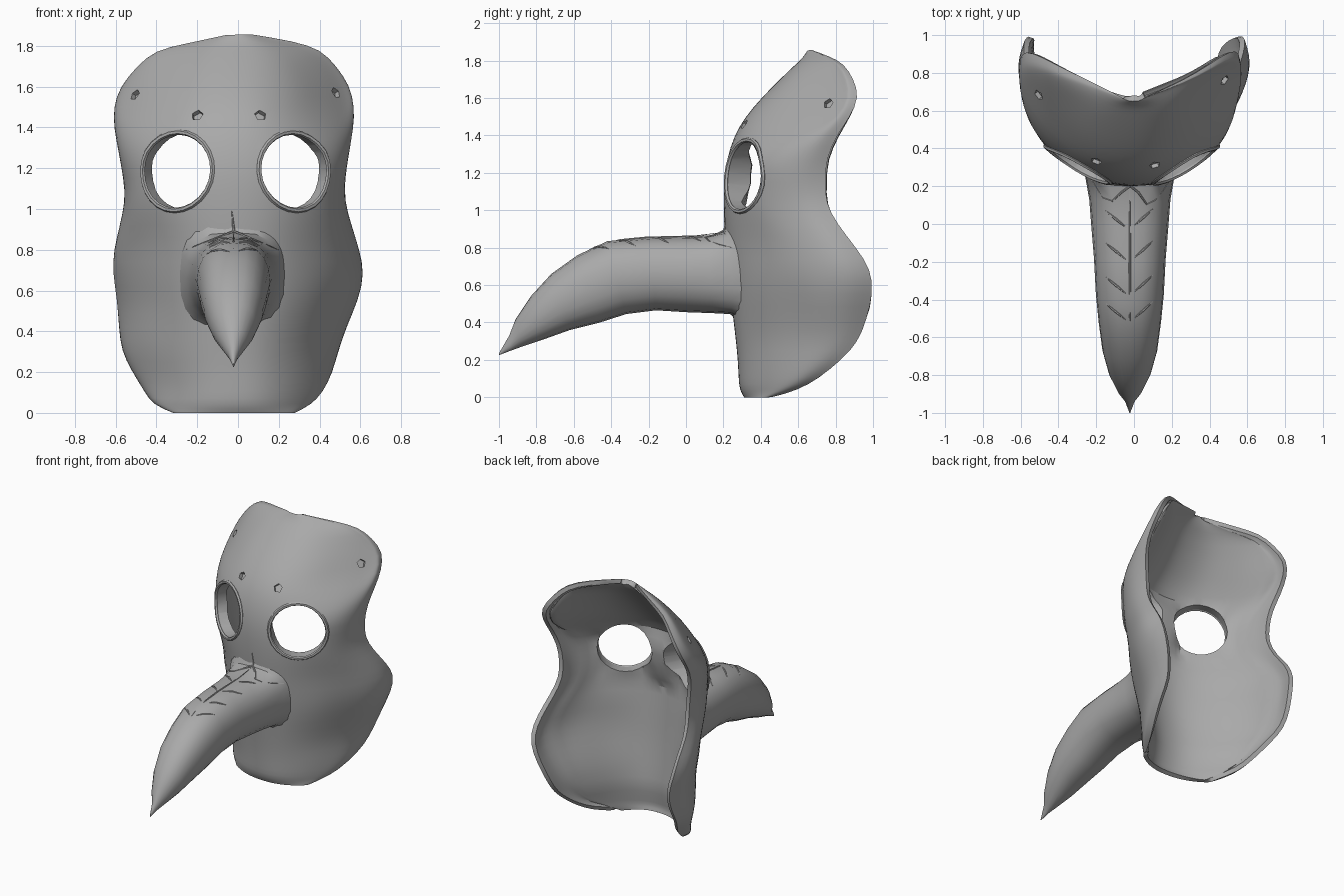
import bpy, bmesh, math
from mathutils import Vector, Matrix, noise
from mathutils.bvhtree import BVHTree

if "Cube" in bpy.data.objects:
    bpy.data.objects.remove(bpy.data.objects["Cube"])

grey = bpy.data.materials.new("plain grey")
grey.use_nodes = True
grey.diffuse_color = (0.4, 0.4, 0.4, 1)
grey.node_tree.nodes["Principled BSDF"].inputs["Base Color"].default_value = (0.4, 0.4, 0.4, 1)


def make(name, verts, faces):
    mesh = bpy.data.meshes.new(name)
    mesh.from_pydata([tuple(v) for v in verts], [], faces)
    mesh.materials.append(grey)
    obj = bpy.data.objects.new(name, mesh)
    bpy.context.collection.objects.link(obj)
    return obj


def loft(name, rings, closed):
    n = len(rings[0])
    verts = [v for r in rings for v in r]
    faces = [(i * n + j, i * n + (j + 1) % n, (i + 1) * n + (j + 1) % n, (i + 1) * n + j)
             for i in range(len(rings) - 1) for j in range(n if closed else n - 1)]
    return make(name, verts, faces)


def bake(obj):
    dg = bpy.context.evaluated_depsgraph_get()
    mesh = bpy.data.meshes.new_from_object(obj.evaluated_get(dg))
    obj.modifiers.clear()
    obj.data = mesh


def surface(obj):
    bm = bmesh.new()
    bm.from_mesh(obj.data)
    tree = BVHTree.FromBMesh(bm)
    bm.free()
    return tree


def smooth(obj, angle):
    bpy.ops.object.select_all(action='DESELECT')
    obj.select_set(True)
    bpy.context.view_layer.objects.active = obj
    bpy.ops.object.shade_smooth_by_angle(angle=math.radians(angle))


def tube(name, points, radii, ref, closed=False):
    """Thin strand that follows a list of points; ref steadies its cross-section."""
    rings, n = [], len(points)
    for i, p in enumerate(points):
        a = points[(i - 1) % n if closed else max(i - 1, 0)]
        b = points[(i + 1) % n if closed else min(i + 1, n - 1)]
        u = (b - a).cross(ref).normalized()
        v = (b - a).cross(u).normalized()
        rings.append([p + (u * math.cos(k * math.tau / 6) + v * math.sin(k * math.tau / 6)) * radii[i]
                      for k in range(6)][::-1])
    if closed:
        rings.append(rings[0])
    smooth(loft(name, rings, True), 40)


# Mask shell: height, right width, left width, front y, rim y
ROWS = [(0, .32, .28, .31, .46), (.04, .42, .36, .285, .6), (.1, .46, .42, .28, .71),
        (.2, .53, .47, .275, .83), (.3, .59, .5, .265, .91), (.42, .605, .55, .25, .965),
        (.55, .615, .61, .235, 1), (.68, .64, .645, .225, .985), (.8, .62, .615, .215, .92),
        (.92, .585, .56, .205, .82), (1.03, .56, .53, .2, .755), (1.15, .56, .53, .2, .75),
        (1.27, .585, .55, .215, .75), (1.4, .615, .575, .255, .81), (1.5, .615, .575, .315, .87),
        (1.6, .58, .555, .4, .92), (1.7, .505, .485, .5, .895), (1.775, .41, .41, .58, .84),
        (1.815, .27, .27, .625, .765), (1.855, .06, .06, .65, .675)]
COLS, SPAN = 22, math.radians(100)
EYES = [Vector((s * .295 - .012, .3, 1.185)) for s in (1, -1)]
BRIDGE = Vector((-.012, .2, 1.18))
rings, weights = [], []
for z, wr, wl, yf, yb in ROWS:
    ring = []
    cheek = math.exp(-((z - .55) / .28) ** 2)
    jaw = 3.5 * min(1, max(0, (1.05 - z) / .25))
    for j in range(COLS + 1):
        a = SPAN * (2 * j / COLS - 1)
        s = abs(a) / SPAN
        # cheeks curl inward near the rim, brow and jaw sweep straighter back
        sweep = jaw + (9 if a > 0 else 5.5) * min(1, max(0, (z - 1.3) / .2))
        f = (1 - math.cos(a)) / (1 - math.cos(SPAN)) + sweep * s ** 3 * (1 - s) ** 2
        x = (wl if a > 0 else wr) * math.sin(a) * (1 - .08 * cheek * s ** 6)
        p = Vector((x, yf + (yb - yf) * f, z))
        # hand-worked unevenness, strongest at the cheeks
        ring.append(p + noise.noise_vector(p * 5) * .018 * s * min(1, z * 4))
        # thin rims, thick eye sockets and bridge
        eye = .72 * max(math.exp(-((p - e).length / .27) ** 4) for e in EYES)
        bridge = math.exp(-((p - BRIDGE).length / .24) ** 4)
        edge = min(1, (1 - s) * 4, z * 6, (1.9 - z) * 4)
        weights.append(max(.21 + .27 * edge, eye, bridge))
    rings.append(ring)
mask = loft("mask_shell", rings, False)
group = mask.vertex_groups.new(name="wall")
for i, w in enumerate(weights):
    group.add([i], w, 'REPLACE')
mask.modifiers.new("soften", 'SUBSURF').levels = 1
thick = mask.modifiers.new("thickness", 'SOLIDIFY')
thick.thickness, thick.offset, thick.vertex_group = .14, -1, "wall"
bake(mask)
skin = surface(mask)

# Eye holes and small nail dents are cut from the shell
cutters = []


def cutter(name, sides, center, axis, rx, rz, depth):
    rot = axis.to_track_quat('Z', 'Y').to_matrix().to_4x4()
    bm = bmesh.new()
    bmesh.ops.create_cone(bm, cap_ends=True, segments=sides, radius1=1, radius2=1, depth=1,
                          matrix=Matrix.Translation(center) @ rot @ Matrix.Diagonal((rx, rz, depth, 1)))
    obj = make(name, [], [])
    bm.to_mesh(obj.data)
    bm.free()
    obj.hide_render = True
    cutters.append(obj)


for center, side, label in zip(EYES, (1, -1), ("left", "right")):
    axis = Vector((side * .5, -.84, 0)).normalized()
    across = Vector((.84 * side, .5, 0)).normalized()
    cutter(label + "_eye_cutter", 24, center, axis, .188, .184, .5)
    pts = []
    for k in range(24):
        t = k * math.tau / 24
        start = center + across * .197 * math.cos(t) + Vector((0, 0, .192 * math.sin(t))) + axis
        pts.append(skin.ray_cast(start, -axis)[0])
    tube(label + "_eye_rim", pts, [.013] * 24, axis, True)

for x, z in ((-.2, 1.46), (.11, 1.46), (-.505, 1.56), (.48, 1.57)):
    p, normal, _, _ = skin.ray_cast(Vector((x, -1, z)), Vector((0, 1, 0)))
    cutter("nail_dent_cutter", 5, p, normal, .03, .03, .05)

for c in cutters:
    cut = mask.modifiers.new("cut", 'BOOLEAN')
    cut.operation, cut.object, cut.solver = 'DIFFERENCE', c, 'EXACT'
bake(mask)
for c in cutters:
    bpy.data.objects.remove(c)
smooth(mask, 25)

# Beak: top y, top z, bottom y, bottom z, half width, roundness (low is squarer)
BEAK = [(.225, .95, .265, .42, .265, .55), (.2, .885, .235, .445, .235, .65), (.12, .865, .14, .45, .215, .75),
        (0, .86, 0, .455, .205, .85), (-.2, .855, -.16, .465, .19, .85), (-.42, .835, -.32, .445, .18, .85),
        (-.58, .76, -.46, .4, .165, .85), (-.72, .66, -.62, .36, .145, .85), (-.83, .54, -.76, .31, .11, .9),
        (-.91, .42, -.88, .27, .06, 1), (-.945, .33, -.935, .25, .025, 1), (-1, .235, -1, .225, .002, 1)]
N = 20
rings = []
for i, (ty, tz, by, bz, hw, e) in enumerate(BEAK):
    ring = []
    for k in range(N):
        sn, cs = math.sin(k * math.tau / N), math.cos(k * math.tau / N)
        x = hw * math.copysign(abs(sn) ** e, sn)
        f = (1 + math.copysign(abs(cs) ** (.5 + e / 2), cs)) / 2
        bow = (1.2, .5)[i] * x * x if i < 2 else 0
        ring.append(Vector((x - .022, by + (ty - by) * f + bow, bz + (tz - bz) * f)))
    rings.append(ring)
beak = loft("beak", rings, True)
bm = bmesh.new()
bm.from_mesh(beak.data)
bmesh.ops.recalc_face_normals(bm, faces=bm.faces)
bm.to_mesh(beak.data)
bm.free()
smooth(beak, 28)
top = surface(beak)


# Shallow folds along the top of the beak
def fold(name, x0, y0, x1, y1, r):
    pts = [top.ray_cast(Vector((x0 + (x1 - x0) * k / 6, y0 + (y1 - y0) * k / 6, 2)), Vector((0, 0, -1)))[0]
           for k in range(7)]
    tube(name, pts, [.001 + r * math.sin(math.pi * k / 6) for k in range(7)], Vector((0, -.3, 1)))


fold("beak_seam", -.022, .18, -.022, -.62, .005)
for i, y in enumerate((.02, -.15, -.33, -.47)):
    fold("right_fold_%d" % i, -.04, y - .04, -.15, y + .05, .006)
    fold("left_fold_%d" % i, 0, y - .03, .1, y + .06, .006)

# Creases fanning out from the bridge
for i, (x, z) in enumerate(((-.26, .8), (-.03, .99), (.2, .8))):
    pts = []
    for k in range(6):
        o = Vector((-.02 + (x + .02) * k / 5, -1.5, .89 + (z - .89) * k / 5))
        hits = [tree.ray_cast(o, Vector((0, 1, 0)))[0] for tree in (top, skin)]
        pts.append(min((h for h in hits if h), key=lambda h: h.y))
    tube("bridge_crease_%d" % i, pts, [.006, .006, .005, .004, .003, .001], Vector((0, -1, .1)))
